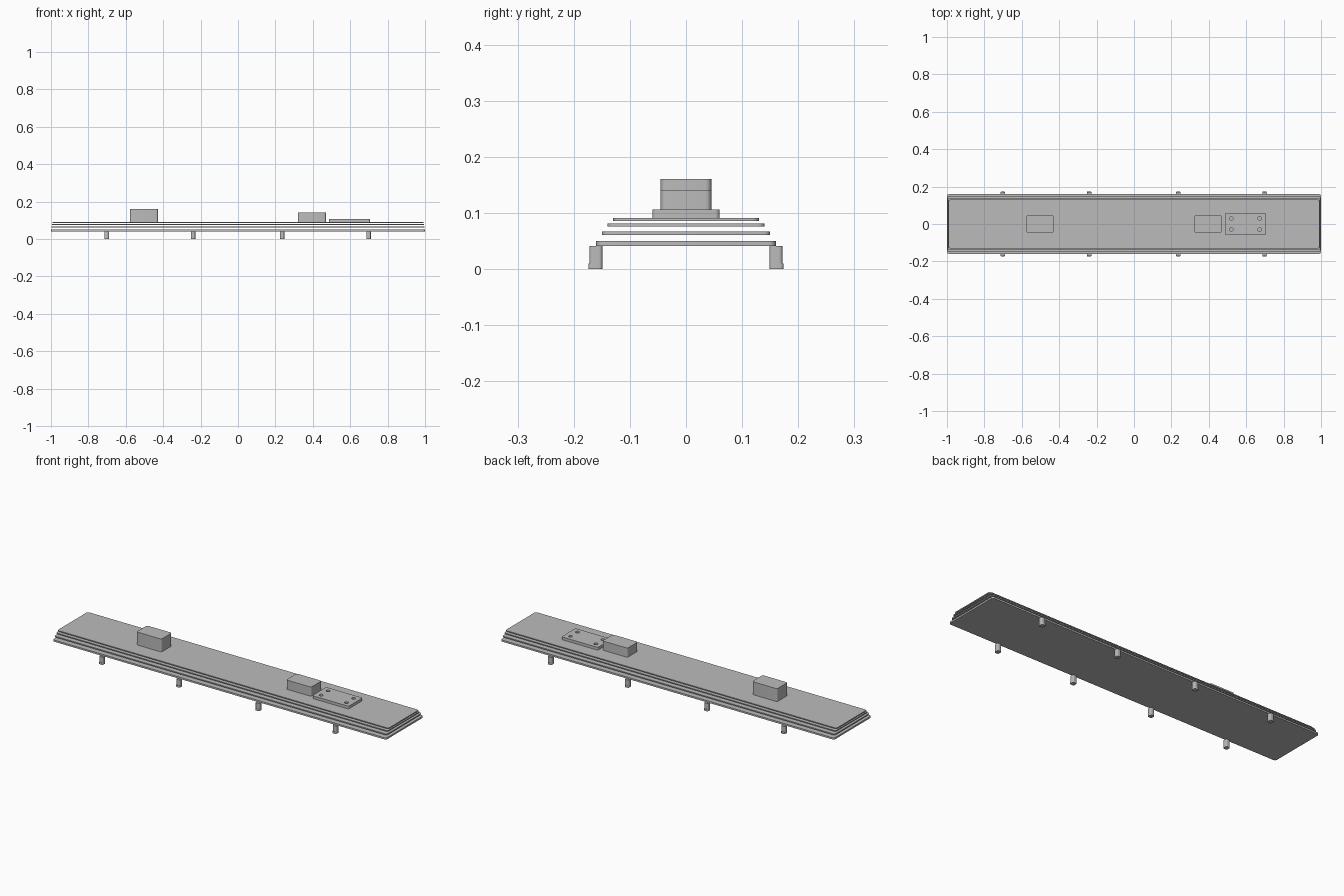
import bpy
import math

cube = bpy.data.objects.get("Cube")
if cube:
    bpy.data.objects.remove(cube, do_unlink=True)

grey = bpy.data.materials.new("plain grey")
grey.use_nodes = True
colour = (0.5, 0.5, 0.5, 1)
grey.diffuse_color = colour
grey.node_tree.nodes["Principled BSDF"].inputs["Base Color"].default_value = colour


def rounded_outline(x0, x1, y0, y1, r, steps=5):
    """Rectangle outline with rounded corners, counter-clockwise."""
    corners = [(x1 - r, y1 - r), (x0 + r, y1 - r), (x0 + r, y0 + r), (x1 - r, y0 + r)]
    points = []
    for i, (cx, cy) in enumerate(corners):
        for k in range(steps + 1):
            a = math.pi / 2 * (i + k / steps)
            points.append((cx + r * math.cos(a), cy + r * math.sin(a)))
    return points


def make_object(name, verts, faces):
    mesh = bpy.data.meshes.new(name)
    mesh.from_pydata(verts, [], faces)
    mesh.materials.append(grey)
    obj = bpy.data.objects.new(name, mesh)
    bpy.context.collection.objects.link(obj)
    bpy.ops.object.select_all(action="DESELECT")
    obj.select_set(True)
    bpy.context.view_layer.objects.active = obj
    bpy.ops.object.shade_smooth_by_angle(angle=math.radians(35))
    return obj


def slab(name, x0, x1, y0, y1, z0, z1, r):
    """Upright block with rounded vertical edges."""
    outline = rounded_outline(x0, x1, y0, y1, r)
    n = len(outline)
    verts = [(x, y, z) for z in (z0, z1) for x, y in outline]
    faces = [tuple(reversed(range(n))), tuple(range(n, 2 * n))]
    faces += [(i, (i + 1) % n, n + (i + 1) % n, n + i) for i in range(n)]
    return make_object(name, verts, faces)


# Stack of four thin boards, each narrower than the one below
boards = [("base_board", 1.0, 0.16, 0.041, 0.050),
          ("lower_board", 0.997, 0.15, 0.061, 0.067),
          ("middle_board", 0.995, 0.14, 0.076, 0.081),
          ("top_board", 0.993, 0.13, 0.086, 0.091)]
for name, hx, hy, z0, z1 in boards:
    slab(name, -hx, hx, -hy, hy, z0, z1, 0.012)

# Blocks on the top board
slab("tall_block", -0.578, -0.428, -0.045, 0.045, 0.091, 0.161, 0.01)
slab("short_block", 0.32, 0.47, -0.045, 0.045, 0.091, 0.141, 0.01)

# Mounting plate with four drilled holes
plate = slab("mounting_plate", 0.487, 0.705, -0.06, 0.06, 0.091, 0.106, 0.008)
for x in (0.52, 0.672):
    for y in (-0.03, 0.03):
        bpy.ops.mesh.primitive_cylinder_add(vertices=20, radius=0.01, depth=0.06,
                                            location=(x, y, 0.1))
        cutter = bpy.context.object
        cutter.name = "hole_cutter"
        cut = plate.modifiers.new("hole", "BOOLEAN")
        cut.object = cutter
        cut.solver = "EXACT"
        bpy.context.view_layer.objects.active = plate
        bpy.ops.object.modifier_apply(modifier=cut.name)
        bpy.data.objects.remove(cutter, do_unlink=True)

# Four pairs of feet along the long edges, each with a slight outer lip
for number, x in enumerate((-0.702, -0.24, 0.236, 0.698), 1):
    for side, s in (("front", -1), ("back", 1)):
        for part, outer, z0, z1 in (("foot", 0.172, 0.01, 0.041), ("foot_lip", 0.174, 0, 0.01)):
            y0, y1 = sorted((s * 0.149, s * outer))
            slab(f"{side}_{part}_{number}", x - 0.012, x + 0.012, y0, y1, z0, z1, 0.006)
